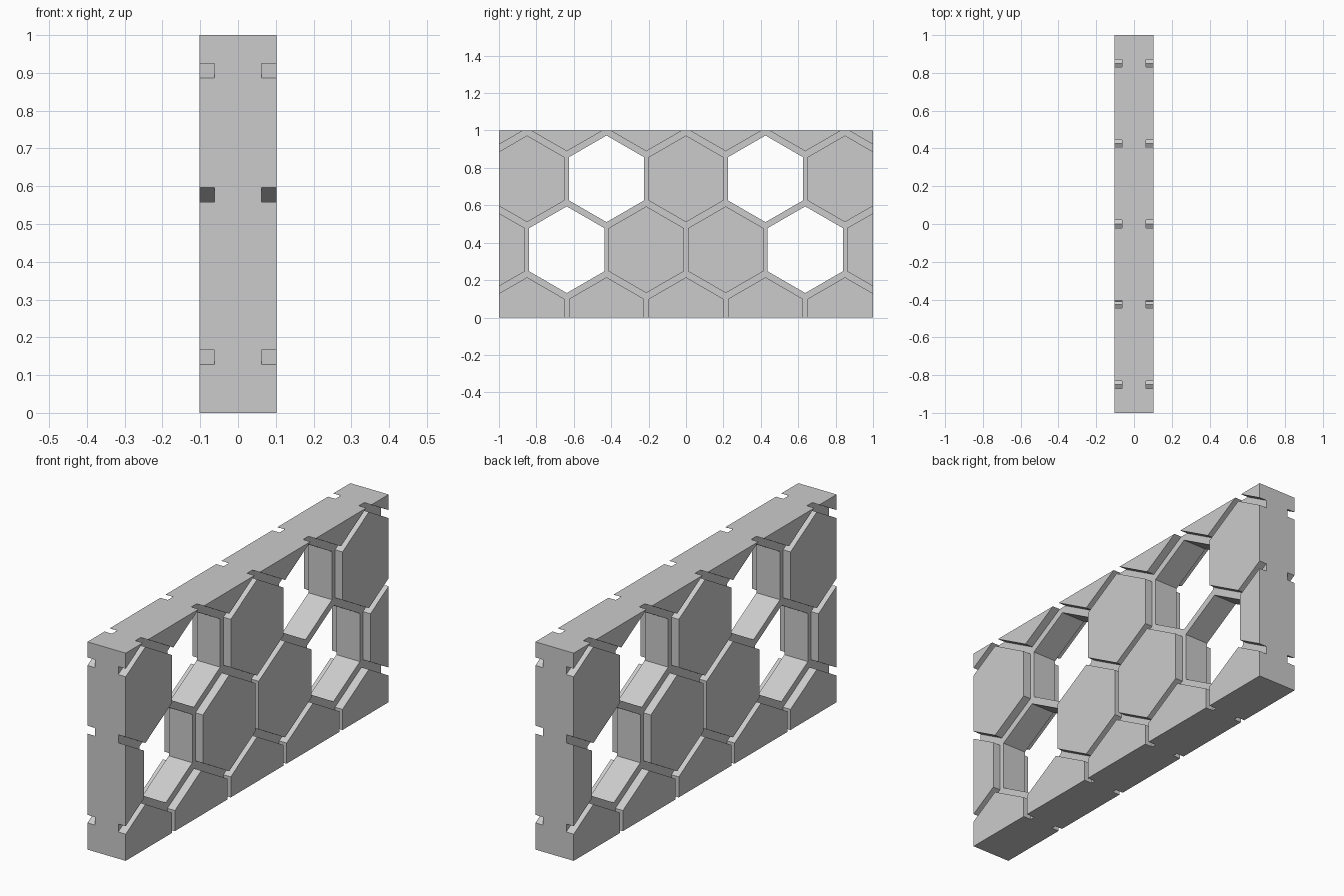
import bpy, bmesh, math
from mathutils import Matrix

if "Cube" in bpy.data.objects:
    bpy.data.objects.remove(bpy.data.objects["Cube"])

PITCH, ROW, R = 0.425, 0.379, 0.2316     # tile spacing along y and z, tile radius
Z0 = -0.0165                             # centre height of the lowest row
FACE, CORE = 0.102, 0.0625               # half thickness at tile faces and groove floors


def make(name, bm):
    bmesh.ops.recalc_face_normals(bm, faces=bm.faces[:])
    me = bpy.data.meshes.new(name)
    bm.to_mesh(me)
    bm.free()
    ob = bpy.data.objects.new(name, me)
    bpy.context.collection.objects.link(ob)
    return ob


def box(name, size, centre):
    bm = bmesh.new()
    bmesh.ops.create_cube(bm, size=1, matrix=Matrix.Translation(centre) @ Matrix.Diagonal((*size, 1)))
    return make(name, bm)


def hexes(name, cells, half):
    bm = bmesh.new()
    for y, z in cells:
        pts = [(y + R * math.sin(math.pi / 3 * k), z + R * math.cos(math.pi / 3 * k)) for k in range(6)]
        lo = [bm.verts.new((-half, *p)) for p in pts]
        hi = [bm.verts.new((half, *p)) for p in pts]
        bm.faces.new(lo)
        bm.faces.new(hi[::-1])
        for i in range(6):
            j = (i + 1) % 6
            bm.faces.new((lo[i], lo[j], hi[j], hi[i]))
    return make(name, bm)


def boolean(target, cutter, op):
    m = target.modifiers.new(op.lower(), 'BOOLEAN')
    m.operation, m.object, m.solver = op, cutter, 'EXACT'
    bpy.context.view_layer.objects.active = target
    bpy.ops.object.modifier_apply(modifier=m.name)
    bpy.data.objects.remove(cutter, do_unlink=True)


# Staggered honeycomb: some cells are tiles, four are open
solid, empty = [], []
for r in range(4):
    for c in range(-3, 4):
        y = (c + 0.5 * (r % 2)) * PITCH
        is_open = (r == 2 and abs(c) == 1) or (r == 1 and c in (-2, 1))
        (empty if is_open else solid).append((y, Z0 + r * ROW))

# Core slab with raised tiles on both sides, openings, trimmed to the panel outline
wall = box("honeycomb_wall", (2 * CORE, 4, 3), (0, 0, 0.5))
boolean(wall, hexes("tiles", solid, FACE), 'UNION')
boolean(wall, hexes("openings", empty, 0.3), 'DIFFERENCE')
boolean(wall, box("outline", (1, 2, 1), (0, 0, 0.5)), 'INTERSECT')
